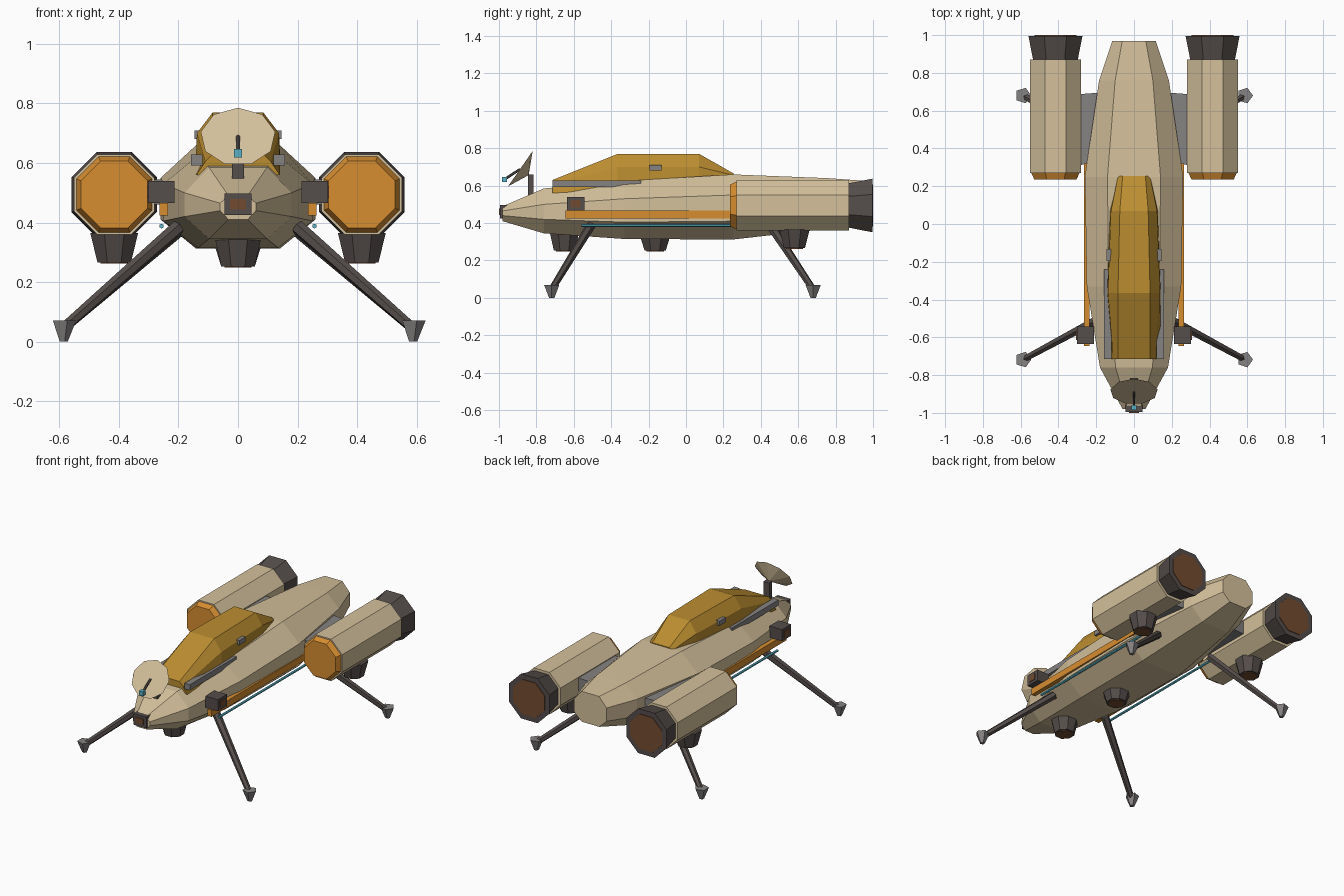
import bpy, math
from mathutils import Vector, Matrix

if "Cube" in bpy.data.objects:
    bpy.data.objects.remove(bpy.data.objects["Cube"])


def material(name, rgb):
    m = bpy.data.materials.new(name)
    m.diffuse_color = (*rgb, 1)
    m.use_nodes = True
    m.node_tree.nodes["Principled BSDF"].inputs["Base Color"].default_value = m.diffuse_color
    return m


TAN = material("sand hull", (0.66, 0.53, 0.33))
ORANGE = material("orange trim", (0.68, 0.27, 0.03))
GOLD = material("amber glass", (0.50, 0.27, 0.03))
DARK = material("dark metal", (0.09, 0.075, 0.07))
GREY = material("mid grey metal", (0.24, 0.225, 0.225))
BROWN = material("rust brown", (0.17, 0.07, 0.03))
BLUE = material("pale blue", (0.10, 0.45, 0.56))


def make(name, verts, faces, mat):
    me = bpy.data.meshes.new(name)
    me.from_pydata([tuple(v) for v in verts], [], faces)
    me.materials.append(mat)
    ob = bpy.data.objects.new(name, me)
    bpy.context.collection.objects.link(ob)
    # make normals consistent
    import bmesh
    bm = bmesh.new()
    bm.from_mesh(me)
    bmesh.ops.recalc_face_normals(bm, faces=bm.faces)
    bm.to_mesh(me)
    bm.free()
    return ob


def loft(name, rings, mat):
    """Skin between equal-sized rings of points, capped at both ends."""
    n = len(rings[0])
    verts = [v for r in rings for v in r]
    faces = [(i * n + j, i * n + (j + 1) % n, (i + 1) * n + (j + 1) % n, (i + 1) * n + j)
             for i in range(len(rings) - 1) for j in range(n)]
    faces += [tuple(range(n)), tuple(range(len(verts) - n, len(verts)))]
    return make(name, verts, faces, mat)


def tube(name, a, b, ra, rb, sides, mat, turn=0.5):
    """Straight tapered prism from a to b; turn is in fractions of one side."""
    a, b = Vector(a), Vector(b)
    rot = (b - a).to_track_quat('Z', 'Y').to_matrix()
    rings = []
    for c, r in ((a, ra), (b, rb)):
        rings.append([c + rot @ Vector((r * math.cos(t), r * math.sin(t), 0))
                      for t in (2 * math.pi * (k + turn) / sides for k in range(sides))])
    return loft(name, rings, mat)


def box(name, x, y, z, mat):
    return loft(name, [[(x[0], yy, z[0]), (x[1], yy, z[0]), (x[1], yy, z[1]), (x[0], yy, z[1])]
                       for yy in y], mat)


def section(y, pts):
    """Mirror a right-hand half section (bottom to top) into a full ring."""
    return [(x, y, z) for x, z in pts] + [(-x, y, z) for x, z in reversed(pts)]


# hull: y, half width, then four heights
hull = [(-0.98, 0.06, 0.41, 0.44, 0.465, 0.49),
        (-0.76, 0.18, 0.345, 0.42, 0.50, 0.585),
        (-0.33, 0.25, 0.315, 0.405, 0.53, 0.625),
        (0.25, 0.26, 0.312, 0.41, 0.55, 0.66),
        (0.76, 0.185, 0.37, 0.45, 0.56, 0.64),
        (0.97, 0.115, 0.43, 0.48, 0.565, 0.625)]
loft("hull", [section(y, [(w * 0.54, a), (w, b), (w, c), (w * 0.54, d)])
              for y, w, a, b, c, d in hull], TAN)

# canopy: y, lower width, upper width, roof width, three heights
canopy = [(-0.715, 0.14, 0.11, 0.085, 0.56, 0.605, 0.63),
          (-0.365, 0.143, 0.138, 0.085, 0.58, 0.70, 0.77),
          (0.07, 0.13, 0.122, 0.075, 0.60, 0.70, 0.77),
          (0.255, 0.085, 0.085, 0.06, 0.60, 0.655, 0.665)]
loft("canopy", [section(y, [(w, a), (v, b), (r, c)])
                for y, w, v, r, a, b, c in canopy], GOLD)

# nose sensor
box("nose_sensor", (-0.045, 0.045), (-0.995, -0.945), (0.425, 0.497), DARK)
box("nose_sensor_lens", (-0.027, 0.027), (-1.0, -0.99), (0.444, 0.479), BROWN)

# dish antenna on its mast, facing forward and up
n = Vector((0, -0.82, 0.57)).normalized()
c = Vector((0, -0.8875, 0.688))
u = Vector((0, n.z, -n.y))
rim = [c + 0.119 * math.cos(t) * u + Vector((0.127 * math.sin(t), 0, 0))
       for t in (2 * math.pi * k / 9 for k in range(9))]
make("dish", rim + [c - 0.056 * n],
     [tuple(range(9))] + [(k, (k + 1) % 9, 9) for k in range(9)], TAN)
box("dish_mast", (-0.021, 0.021), (-0.845, -0.815), (0.52, 0.66), DARK)
tube("dish_feed_rod", c, (0, -0.965, 0.637), 0.007, 0.007, 6, DARK)
box("dish_feed_tip", (-0.014, 0.014), (-0.985, -0.957), (0.619, 0.647), BLUE)


def thruster(name, x, y, z0, z1):
    tube(name, (x, y, z1), (x, y, z0 + 0.004), 0.087, 0.061, 8, DARK)
    tube(name + "_glow", (x, y, z0 + 0.008), (x, y, z0), 0.05, 0.05, 8, BROWN)


# belly thrusters
thruster("front_belly_thruster", 0, -0.65, 0.248, 0.36)
thruster("middle_belly_thruster", 0, -0.165, 0.248, 0.33)

OCT = 1 / math.cos(math.pi / 8)
for s, side in ((1, "right"), (-1, "left")):
    # engine pod
    ex, ez = s * 0.416, 0.494

    def pod(name, y0, y1, r0, r1, mat):
        tube(f"{side}_{name}", (ex, y0, ez), (ex, y1, ez), r0 * OCT, r1 * OCT, 8, mat)
    pod("engine_body", 0.27, 0.872, 0.135, 0.135, TAN)
    pod("engine_intake", 0.236, 0.272, 0.112, 0.128, ORANGE)
    pod("engine_nozzle", 0.868, 0.996, 0.118, 0.143, DARK)
    pod("engine_glow", 0.99, 1.0, 0.112, 0.112, BROWN)
    thruster(f"{side}_engine_thruster", ex, 0.58, 0.262, 0.365)

    # pylon joining pod and hull
    px = [(0.12, 0.36, 0.70), (0.32, 0.30, 0.685)]
    loft(f"{side}_pylon", [[(s * x, a, 0.46), (s * x, b, 0.46), (s * x, b, 0.545), (s * x, a, 0.545)]
                           for x, a, b in px], GREY)

    # side stripe and pipe
    box(f"{side}_stripe", sorted((s * 0.235, s * 0.264)), (-0.645, 0.33), (0.424, 0.466), ORANGE)
    tube(f"{side}_pipe", (s * 0.257, -0.56, 0.388), (s * 0.257, 0.42, 0.388), 0.008, 0.008, 6, BLUE)

    # side sensor box
    box(f"{side}_sensor", sorted((s * 0.213, s * 0.302)), (-0.635, -0.543), (0.466, 0.54), DARK)
    box(f"{side}_sensor_lens", sorted((s * 0.29, s * 0.306)), (-0.614, -0.564), (0.483, 0.523), BROWN)

    # canopy rail and hinge block
    box(f"{side}_canopy_rail", sorted((s * 0.12, s * 0.158)), (-0.715, -0.24), (0.592, 0.628), GREY)
    box(f"{side}_canopy_hinge", sorted((s * 0.11, s * 0.146)), (-0.195, -0.132), (0.68, 0.71), GREY)

    # landing legs with pointed feet
    for end, hip, foot in (("front", (-0.51, 0.385), (0.587, -0.718)),
                           ("rear", (0.46, 0.375), (0.587, 0.68))):
        f = (s * foot[0], foot[1])
        tube(f"{side}_{end}_leg", (s * 0.20, *hip), (*f, 0.045), 0.025, 0.018, 6, DARK)
        tube(f"{side}_{end}_foot", (*f, 0.07), (*f, 0.0), 0.043, 0.015, 5, GREY)
